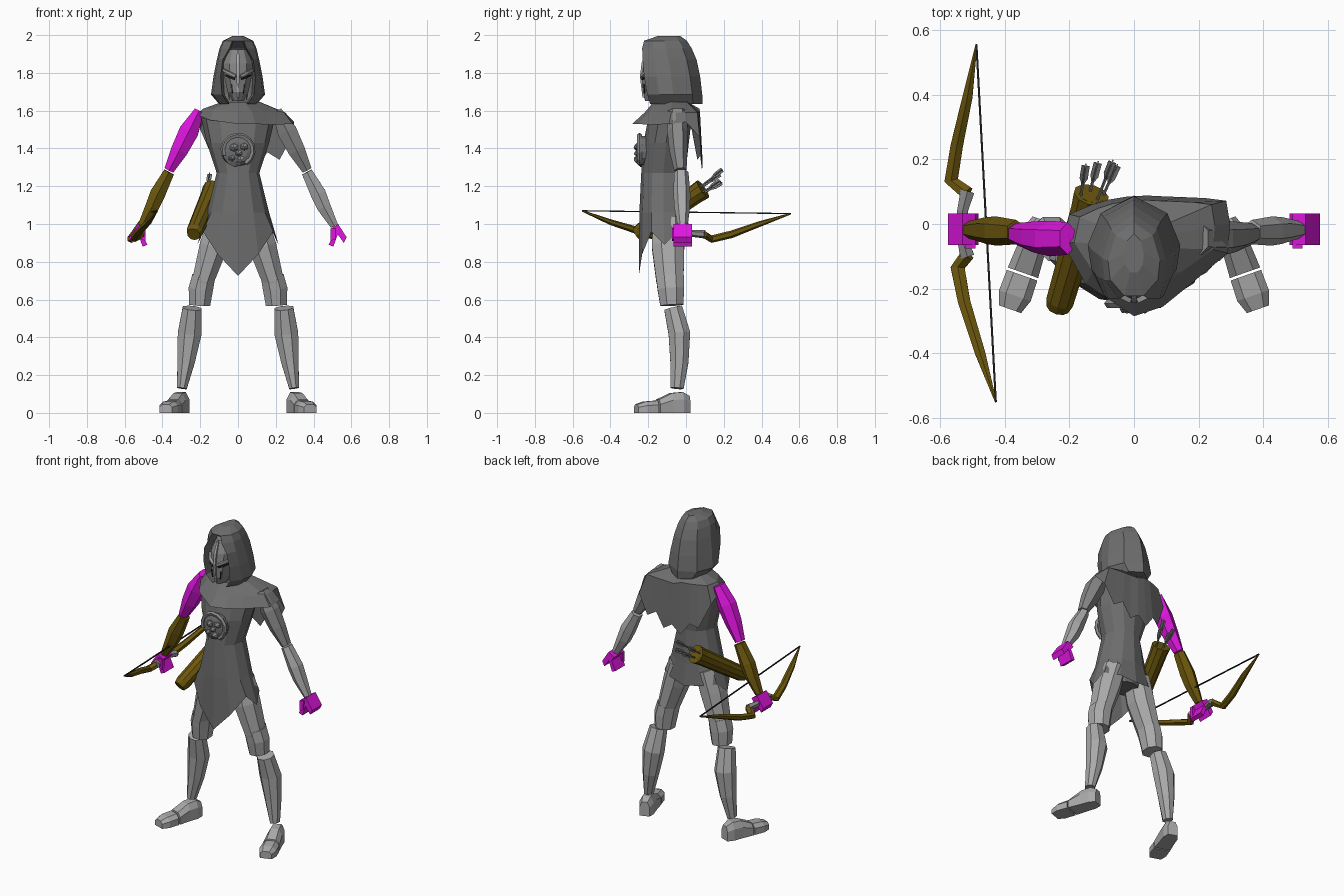
import bpy, bmesh, math, random
from mathutils import Vector

if "Cube" in bpy.data.objects:
    bpy.data.objects.remove(bpy.data.objects["Cube"])

random.seed(4)


def material(name, r, g, b):
    m = bpy.data.materials.new(name)
    m.diffuse_color = (r, g, b, 1)
    m.use_nodes = True
    m.node_tree.nodes["Principled BSDF"].inputs["Base Color"].default_value = m.diffuse_color
    return m


CLOTH = material("dark grey cloth", .155, .155, .155)
MID = material("mid grey", .25, .25, .25)
PALE = material("pale grey", .40, .40, .40)
MAGENTA = material("magenta", .75, .008, .75)
BROWN = material("olive brown", .15, .095, .004)
BLACK = material("near black", .015, .015, .015)


def loft(name, rings, mat, cap_start=True, cap_end=True):
    """Skin a list of equally long closed rings."""
    bm = bmesh.new()
    rows = [[bm.verts.new(p) for p in r] for r in rings]
    n = len(rows[0])
    for a, b in zip(rows, rows[1:]):
        for i in range(n):
            j = (i + 1) % n
            bm.faces.new((a[i], a[j], b[j], b[i]))
    if cap_start:
        bm.faces.new(rows[0][::-1])
    if cap_end:
        bm.faces.new(rows[-1])
    bmesh.ops.remove_doubles(bm, verts=bm.verts, dist=.0005)
    bmesh.ops.recalc_face_normals(bm, faces=bm.faces)
    me = bpy.data.meshes.new(name)
    bm.to_mesh(me)
    bm.free()
    me.materials.append(mat)
    ob = bpy.data.objects.new(name, me)
    bpy.context.collection.objects.link(ob)
    return ob


def tube(name, pts, radii, mat, n=6, ref=(0, 1, 0), cap_end=True):
    """Faceted tube; each radius is (across, along ref)."""
    pts = [Vector(p) for p in pts]
    rings = []
    for i, p in enumerate(pts):
        d = (pts[min(i + 1, len(pts) - 1)] - pts[max(i - 1, 0)]).normalized()
        u = d.cross(Vector(ref)).normalized()
        v = u.cross(d)
        a, b = radii[i]
        rings.append([p + u * a * math.cos(t) + v * b * math.sin(t)
                      for t in (2 * math.pi * (k + .5) / n for k in range(n))])
    return loft(name, rings, mat, cap_end=cap_end)


def slab(name, profile, y0, y1, mat):
    """Extrude an (x, z) profile along y."""
    return loft(name, [[(x, y, z) for x, z in profile] for y in (y0, y1)], mat)


def side_pts(s, pts):
    return [(s * x, y, z) for x, y, z in pts]


# Limbs, mirrored; the arm on -x has its own colours
for s, side in ((-1, "right"), (1, "left")):
    up, low = (MAGENTA, BROWN) if s < 0 else (MID, PALE)
    tube(side + "_upper_arm",
         side_pts(s, [(.205, -.045, 1.60), (.26, -.045, 1.49), (.31, -.04, 1.39), (.365, -.03, 1.285)]),
         [(.03, .05), (.06, .055), (.052, .048), (.03, .033)], up)
    tube(side + "_forearm",
         side_pts(s, [(.365, -.025, 1.275), (.425, -.022, 1.16), (.455, -.02, 1.09), (.51, -.018, .99)]),
         [(.033, .038), (.047, .045), (.042, .042), (.024, .027)], low)
    # Curled hand and thumb
    hand = [(.49, .975), (.53, 1.0), (.575, .93), (.56, .9), (.528, .945),
            (.505, .88), (.48, .89), (.508, .95)]
    slab(side + "_hand", [(s * x, z) for x, z in hand], -.065, .033, MAGENTA)
    slab(side + "_thumb", [(s * x, z) for x, z in [(.49, .975), (.52, .98), (.515, .92), (.49, .91)]],
         -.075, -.05, MAGENTA)
    # Thigh with flared guard above the knee
    tube(side + "_thigh", side_pts(s, [(.09, -.09, 1.02), (.13, -.095, .88), (.185, -.085, .70), (.2, -.075, .60)]),
         [(.075, .09), (.08, .093), (.062, .078), (.05, .06)], PALE, 8)
    tube(side + "_thigh_guard", side_pts(s, [(.182, -.085, .72), (.197, -.08, .655), (.203, -.075, .57)]),
         [(.066, .08), (.07, .076), (.06, .066)], PALE, 8)
    tube(side + "_shin", side_pts(s, [(.243, -.068, .555), (.256, -.035, .42), (.275, -.035, .27), (.297, -.047, .13)]),
         [(.054, .052), (.068, .062), (.05, .052), (.028, .037)], PALE, 8)
    # Boot: turned-out heel block and toe block
    def boot(name, sections):
        d = Vector((s * .33, -.94, 0))
        w = Vector((.94, s * .33, 0))
        rings = []
        for t, hw, h in sections:
            c = Vector((s * .292, -.005, 0)) + d * t
            rings.append([c + w * a + Vector((0, 0, z)) for a, z in
                          ((-hw, 0), (hw, 0), (hw, h * .65), (hw * .55, h), (-hw * .55, h), (-hw, h * .65))])
        loft(name, rings, PALE)
    boot(side + "_heel", [(-.02, .03, .09), (.02, .044, .11), (.08, .045, .105), (.155, .05, .07)])
    boot(side + "_toe", [(.163, .05, .065), (.23, .052, .06), (.275, .036, .045)])


# Tunic: chest, waist and skirt with a long pointed front
def oval(z, rx, yc, ry, n=12):
    return [Vector((rx * math.sin(2 * math.pi * k / n), yc - ry * math.cos(2 * math.pi * k / n), z))
            for k in range(n)]


hem = oval(.9, .215, -.115, .135)
for v, z in zip(hem, (.725, .84, .96, .89, .95, .94, .92, .94, .95, .89, .96, .84)):
    v.z = z
loft("tunic", [hem, oval(1.06, .165, -.12, .127), oval(1.27, .113, -.12, .117), oval(1.43, .165, -.105, .12),
               oval(1.56, .195, -.085, .115), oval(1.63, .12, -.06, .08)], CLOTH, cap_start=False)
loft("pelvis", [oval(.93, .09, -.09, .08), oval(1.1, .13, -.11, .1)], CLOTH)
loft("neck", [oval(1.58, .07, -.06, .07, 8), oval(1.72, .06, -.07, .06, 8)], CLOTH)

# Shoulder mantle with ragged hem hanging at the back
edge = [(0, -.285, 1.53), (.09, -.255, 1.53), (.17, -.19, 1.525), (.29, -.09, 1.53), (.297, 0, 1.54),
        (.285, .072, 1.46), (.22, .08, 1.34), (.155, .083, 1.38), (.1, .085, 1.29), (.04, .088, 1.33),
        (-.02, .085, 1.28), (-.08, .075, 1.36), (-.13, .06, 1.34), (-.2, .03, 1.5), (-.22, -.06, 1.58),
        (-.15, -.185, 1.55)]
mid = [(x * .84, -.05 + (y + .05) * (.72 if y < -.05 else .9), 1.59 + .02 * (x < 0)) for x, y, z in edge]
neck = [(x * .4, -.06 + (y + .06) * .5, 1.645) for x, y, z in edge]
loft("mantle", [edge, mid, neck], CLOTH, cap_start=False)

# Hood with a recessed face opening
rings = []
for z, w, yf, yb, o, depth in ((1.635, .10, -.19, .088, .05, .07), (1.685, .143, -.205, .086, .085, .11),
                               (1.78, .13, -.222, .075, .092, .12), (1.87, .112, -.23, .056, .08, .12),
                               (1.93, .098, -.232, .03, .045, .08), (1.97, .08, -.222, .005, .03, 0),
                               (1.995, .03, -.15, -.03, .012, 0)):
    L = yb - yf
    half = [(o, yf), (w * .92, yf + L * .22), (w, yf + L * .48), (w * .72, yf + L * .82)]
    inner = o * .85
    ring = [(x, y, z) for x, y in half] + [(0, yb, z)] + [(-x, y, z) for x, y in half[::-1]]
    ring += [(-inner, yf + depth, z), (0, yf + depth, z), (inner, yf + depth, z)]
    rings.append(ring)
loft("hood", rings, CLOTH)

# Face mask with nose ridge, brows, eye slits and vents
rings = []
for z, w, y in ((1.65, .028, -.215), (1.70, .055, -.232), (1.78, .073, -.235), (1.85, .077, -.228), (1.925, .05, -.2)):
    rings.append([(w, y + .07, z), (w * .6, y + .02, z), (0, y, z), (-w * .6, y + .02, z),
                  (-w, y + .07, z), (0, y + .1, z)])
loft("mask", rings, MID)
tube("nose_ridge", [(0, -.225, 1.67), (0, -.238, 1.78), (0, -.23, 1.85), (0, -.203, 1.92)],
     [(.008, .008), (.01, .008), (.012, .008), (.008, .008)], PALE, 4)
for s, side in ((-1, "right"), (1, "left")):
    tube(side + "_brow", side_pts(s, [(.012, -.236, 1.782), (.045, -.22, 1.80), (.076, -.175, 1.815)]),
         [(.011, .009)] * 3, PALE, 4, (0, 0, 1))
    tube(side + "_eye", side_pts(s, [(.018, -.232, 1.768), (.046, -.216, 1.778), (.066, -.184, 1.788)]),
         [(.005, .007), (.006, .008), (.004, .005)], BLACK, 4, (0, 0, 1))
    tube(side + "_vent", side_pts(s, [(.028, -.219, 1.69), (.033, -.222, 1.74)]),
         [(.003, .004)] * 2, BLACK, 4)


# Chest emblem: rough round boss with a broken rim and raised features
def disc(y, r, jitter=0):
    out = []
    for k in range(14):
        a, q = 2 * math.pi * k / 14, r + random.uniform(-jitter, jitter)
        out.append((q * math.cos(a), y, 1.385 + q * math.sin(a)))
    return out


loft("emblem_boss", [disc(-.2, .085, .006), disc(-.243, .08, .006), disc(-.257, .05, .006)], CLOTH)
arc = [math.radians(a) for a in range(-60, 226, 26)]
tube("emblem_rim", [(.08 * math.cos(a), -.246, 1.39 + .08 * math.sin(a)) for a in arc],
     [(.013, .014)] * len(arc), MID, 5)
for i, (x, z, r) in enumerate(((-.025, 1.4, .028), (.03, 1.405, .026), (0, 1.37, .022), (.012, 1.335, .028),
                               (-.035, 1.345, .02))):
    tube("emblem_relief_%d" % i, [(x, -.24, z), (x + .005, -.262, z + .006), (x, -.272, z)],
         [(r, r), (r * .8, r * .7), (r * .3, r * .3)], MID, 6, (0, 0, 1))

# Bow: two swept limbs, grip and string
limb = [(-.515, .095, .945), (-.565, .135, .92), (-.548, .24, .945), (-.515, .39, 1.0), (-.487, .555, 1.055)]
limb2 = [(-.515, -.095, .945), (-.545, -.135, .925), (-.525, -.24, .96), (-.475, -.40, 1.01), (-.427, -.55, 1.07)]
size = [(.024, .02), (.025, .02), (.022, .02), (.018, .015), (.003, .004)]
tube("bow_limb_back", limb, size, BROWN, 6, (0, 0, 1))
tube("bow_limb_front", limb2, size, BROWN, 6, (0, 0, 1))
tube("bow_grip", [(-.515, -.1, .945), (-.53, -.05, .95), (-.53, .04, .95), (-.515, .1, .945)],
     [(.025, .022), (.019, .019), (.019, .019), (.025, .022)], MID, 6, (0, 0, 1))
tube("bow_string", [limb[-1], limb2[-1]], [(.0045, .0045)] * 2, BLACK, 4, (0, 0, 1))

# Quiver with hollow mouth
top, base = Vector((-.132, .09, 1.185)), Vector((-.235, -.26, .945))
axis = (top - base).normalized()
tube("quiver", [base, base + axis * .03, top - axis * .05, top, top + axis * .0005, top - axis * .04],
     [(.036, .036), (.045, .045), (.052, .052), (.056, .056), (.042, .042), (.04, .04)], BROWN, 10, (0, 0, 1))

# Arrows with crossed fletching
for i, (dx, dz, ln) in enumerate(((-.025, .01, .10), (.02, .02, .115), (.03, -.012, .1), (-.005, -.02, .11))):
    a = top + Vector((dx, 0, dz)) - axis * .06
    b = top + Vector((dx * 1.7, 0, dz * 1.6)) + axis * ln
    tube("arrow_shaft_%d" % i, [a, b], [(.005, .005)] * 2, MID, 5, (0, 0, 1))
    d = (b - a).normalized()
    for j, wide in enumerate(((.018, .003), (.003, .018))):
        tube("arrow_fletching_%d_%d" % (i, j), [b - d * .06, b - d * .035, b + d * .012],
             [(.004, .004), wide, wide], MID, 4, (0, 0, 1))
